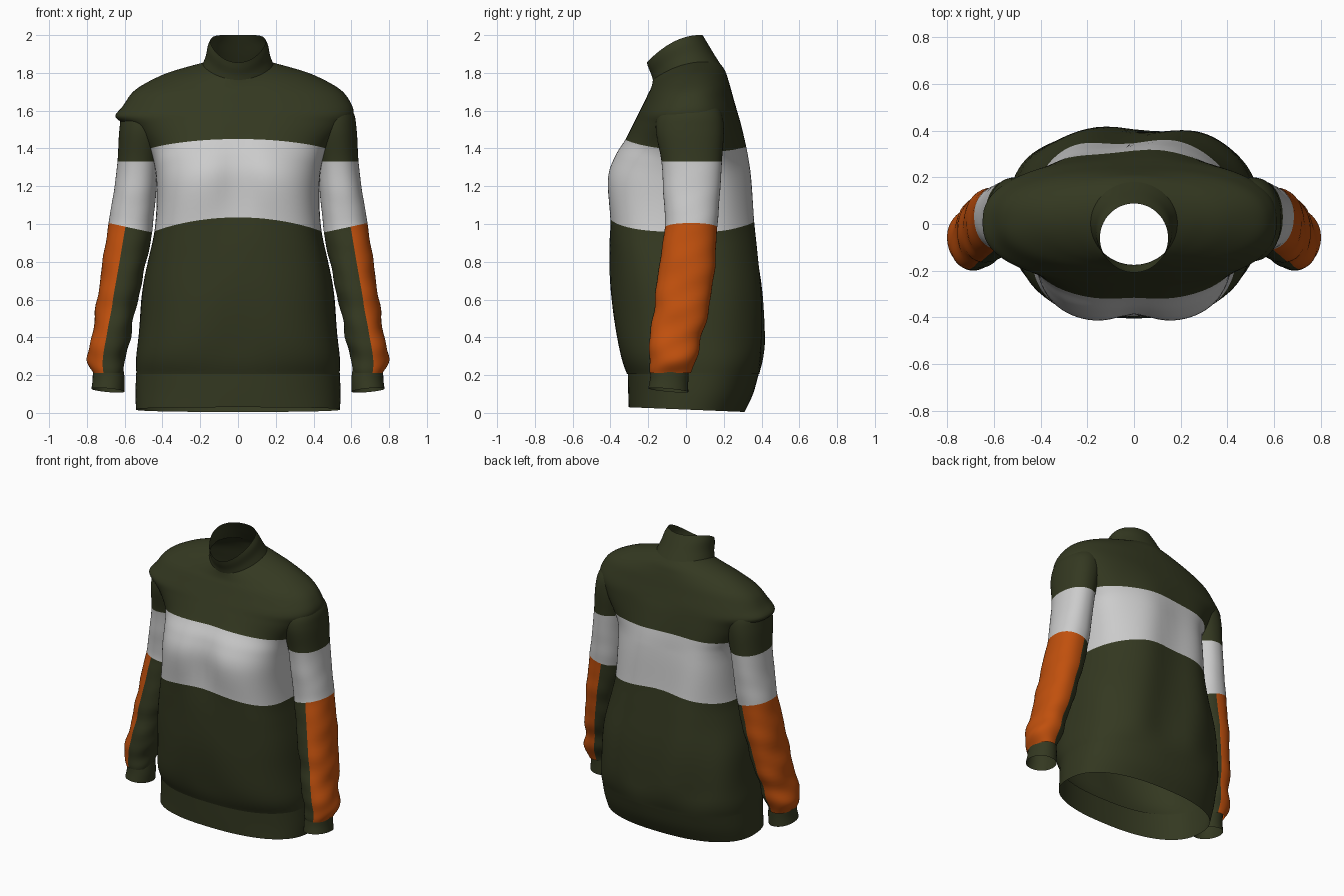
import bpy, bmesh, math
from math import sin, cos, pi, exp

if "Cube" in bpy.data.objects:
    bpy.data.objects.remove(bpy.data.objects["Cube"])


def material(name, rgb):
    m = bpy.data.materials.new(name)
    m.diffuse_color = (*rgb, 1)
    m.use_nodes = True
    m.node_tree.nodes["Principled BSDF"].inputs["Base Color"].default_value = m.diffuse_color
    return m


OLIVE = material("olive", (0.034, 0.040, 0.015))
WHITE = material("white", (0.58, 0.58, 0.58))
ORANGE = material("orange", (0.53, 0.08, 0.004))


def spline(a, b, c, d, t):
    return tuple(0.5 * (2 * q + (r - p) * t + (2 * p - 5 * q + 4 * r - s) * t * t
                 + (3 * q - p - 3 * r + s) * t ** 3) for p, q, r, s in zip(a, b, c, d))


def loft(name, rings, seg, sub, colour, wrinkle=None, side=1, sleeve=False):
    """Smooth open tube; ring = x0, x1, y_front, y_back, z_front, z_back, side_lift, squareness."""
    bm = bmesh.new()
    rows, spans = [], []
    last = len(rings) - 1
    for i in range(last):
        k = [rings[max(0, min(last, i + j))] for j in (-1, 0, 1, 2)]
        for s in range(sub + (i == last - 1)):
            rows.append(spline(*k, s / sub))
            spans.append(i)
    grid = []
    for x0, x1, yf, yb, zf, zb, lift, n in rows:
        row = []
        for j in range(seg):
            a = 2 * pi * j / seg
            c, s = cos(a), sin(a)
            u = math.copysign(abs(c) ** (2 / n), c)
            v = math.copysign(abs(s) ** (2 / n), s)
            x = (x0 + x1) / 2 + u * (x1 - x0) / 2
            y = (yf + yb) / 2 + v * (yb - yf) / 2
            z = zf + (zb - zf) * (v + 1) / 2 + lift * (-u if sleeve else u * u)
            if wrinkle:
                dx, dy = wrinkle(x, y, z, u, v)
                x, y = x + dx, y + dy
            row.append(bm.verts.new((x * side, y, z)))
        grid.append(row)
    mats = [OLIVE, WHITE, ORANGE]
    for r in range(len(grid) - 1):
        for j in range(seg):
            k = (j + 1) % seg
            f = [grid[r][j], grid[r][k], grid[r + 1][k], grid[r + 1][j]]
            if (side < 0) != sleeve:
                f.reverse()
            face = bm.faces.new(f)
            face.smooth = True
            face.material_index = mats.index(colour(spans[r], 360 * (j + 0.5) / seg))
    # consistent outward normals on every tube
    bmesh.ops.recalc_face_normals(bm, faces=bm.faces)
    me = bpy.data.meshes.new(name)
    bm.to_mesh(me)
    bm.free()
    for m in mats:
        me.materials.append(m)
    ob = bpy.data.objects.new(name, me)
    bpy.context.collection.objects.link(ob)
    return ob


def sym(hw, *rest):
    return (-hw, hw, *rest)


def plain(span, angle):
    return OLIVE


# Torso: hem seam to neck seam, with a white chest band
torso = [sym(*r) for r in (
    (.538, -.312, .388, .205, .205, 0, 2.5),
    (.538, -.35, .408, .32, .33, 0, 2.7),
    (.51, -.388, .402, .60, .60, 0, 2.9),
    (.47, -.405, .375, .85, .85, -.03, 2.9),
    (.447, -.412, .355, 1.035, 1.02, -.07, 2.9),
    (.43, -.42, .338, 1.24, 1.22, -.05, 2.9),
    (.437, -.38, .325, 1.36, 1.33, -.04, 2.8),
    (.475, -.322, .312, 1.45, 1.41, -.04, 2.7),
    (.572, -.275, .288, 1.54, 1.53, -.02, 2.5),
    (.612, -.25, .27, 1.59, 1.60, -.01, 2.5),
    (.588, -.222, .25, 1.645, 1.67, 0, 2.4),
    (.53, -.20, .235, 1.69, 1.725, .012, 2.3),
    (.40, -.185, .22, 1.72, 1.775, .04, 2.1),
    (.28, -.178, .205, 1.745, 1.815, .045, 2),
    (.185, -.175, .18, 1.765, 1.85, .04, 2))]


def torso_folds(x, y, z, u, v):
    fade = min(1, max(0, (z - .22) / .15)) * min(1, max(0, (1.6 - z) / .3))
    if v < 0:
        chest = .03 * exp(-(x / .1) ** 2) * exp(-((z - 1.22) / .2) ** 2)
        dy = chest + fade * .006 * sin(9 * abs(x) + 7 * z)
    else:
        dy = fade * v * .012 * sin(14 * x + 3 * z + 2.4)
    # the left shoulder seam sticks out a little
    flap = .042 * exp(-((z - 1.565) / .04) ** 2) * min(0, u) ** 3
    return fade * .005 * u * sin(11 * z + 4 * y) + flap, dy


loft("torso", torso, 96, 6, lambda i, a: WHITE if 4 <= i < 7 else OLIVE, torso_folds)

# Ribbed waistband
loft("hem_band", [sym(.54, -.303, .31, .03, .005, 0, 2.4),
                  sym(.543, -.306, .355, .11, .10, 0, 2.4),
                  sym(.539, -.308, .386, .21, .21, 0, 2.5)], 96, 4, plain)

# Leaning stand-up collar
loft("collar", [sym(.188, -.175, .183, 1.76, 1.845, .04, 2),
                sym(.170, -.183, .148, 1.79, 1.90, .045, 2),
                sym(.160, -.198, .115, 1.825, 1.955, .05, 2),
                sym(.146, -.208, .088, 1.855, 2.0, .04, 2)], 64, 5, plain)

# Sleeves: olive cap, white band, orange outer panel over olive
sleeve = [
    (.36, .51, -.06, .13, 1.69, 1.69, 0, 2),
    (.36, .605, -.14, .185, 1.60, 1.60, 0, 2.1),
    (.38, .628, -.16, .20, 1.50, 1.50, 0, 2.2),
    (.415, .638, -.13, .19, 1.33, 1.33, 0, 2.2),
    (.435, .658, -.12, .18, 1.16, 1.16, -.01, 2.2),
    (.455, .685, -.112, .165, .98, .98, -.025, 2.2),
    (.488, .715, -.14, .155, .80, .80, -.01, 2.2),
    (.53, .745, -.165, .13, .60, .60, 0, 2.2),
    (.572, .775, -.19, .085, .40, .40, 0, 2.2),
    (.596, .795, -.20, .05, .28, .28, 0, 2.2),
    (.61, .775, -.185, .03, .212, .212, 0, 2.2)]


def sleeve_colour(i, a):
    if i in (3, 4):
        return WHITE
    return ORANGE if i > 4 and (a < 100 or a > 282) else OLIVE


def sleeve_folds(x, y, z, u, v):
    fade = min(1, max(0, (1.5 - z) / .2)) * (1.6 - z) ** 2 * .0033
    w = fade * sin(25 * z + 14 * y + 9 * x) + .6 * fade * sin(47 * z - 22 * y)
    return w * u, w * v


cuff = [(.607, .768, -.185, .015, .235, .235, 0, 2.1),
        (.60, .77, -.19, .012, .18, .17, .0, 2.1),
        (.602, .776, -.20, .012, .13, .11, -.008, 2.1)]

for side, label in ((1, "right"), (-1, "left")):
    loft(label + "_sleeve", sleeve, 64, 7, sleeve_colour, sleeve_folds, side, True)
    loft(label + "_cuff", cuff, 48, 4, plain, None, side, True)
